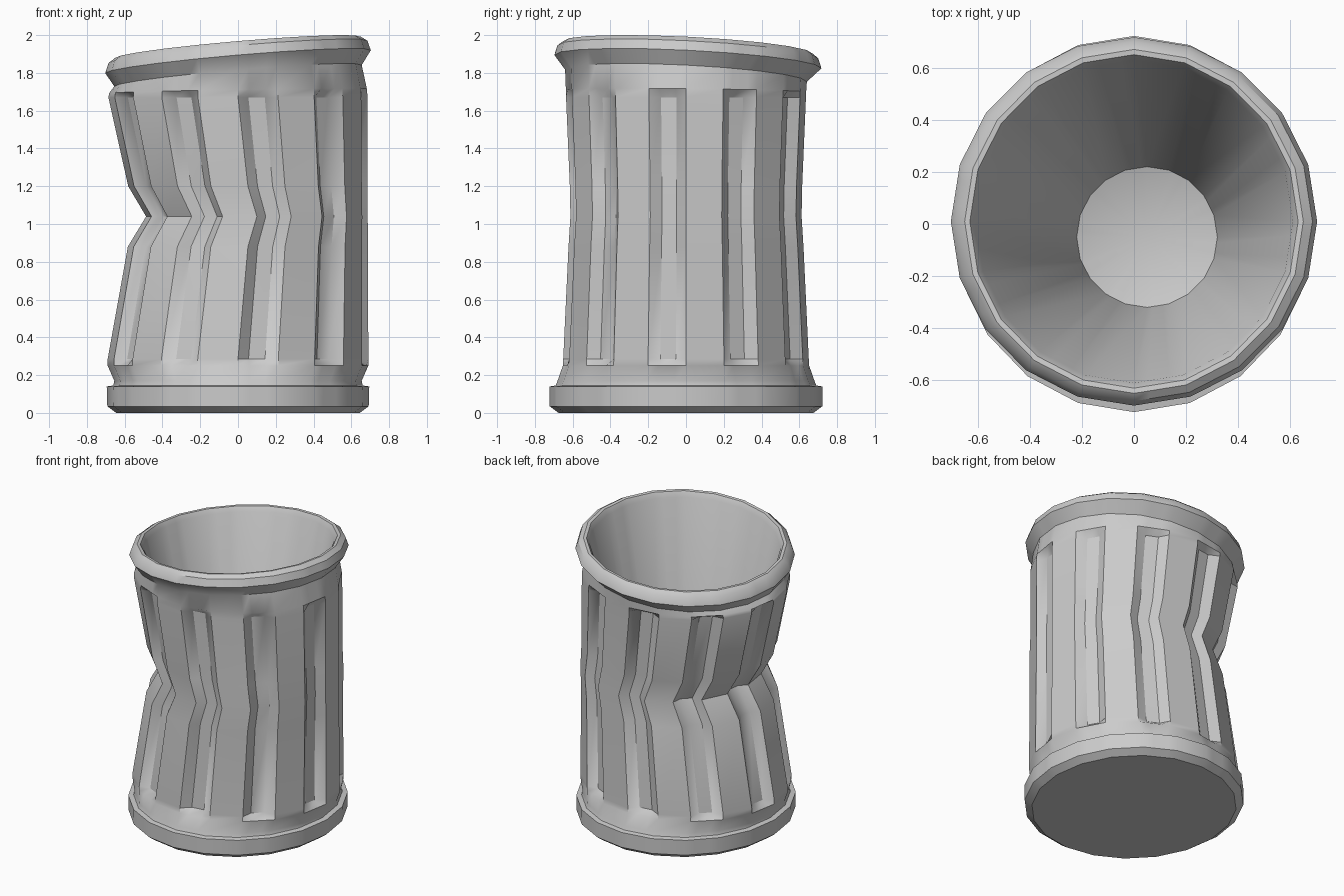
import bpy, bmesh, math

if "Cube" in bpy.data.objects:
    bpy.data.objects.remove(bpy.data.objects["Cube"])

N = 20  # sides of the can


def corner(k, rx, ry):
    a = math.radians(18 * k)
    return rx * math.cos(a), ry * math.sin(a)


def ring(bm, z, rx, ry, groove=0.0, dent=0.0, tilt=0.0, cx=0.0, cy=0.0):
    """One 20-sided ring; every second side has two extra points for a groove."""
    pts = []
    for k in range(N):
        p = corner(k, rx, ry)
        pts.append(p)
        if k % 2:  # grooved side, from an odd corner to the next
            q = corner(k + 1, rx, ry)
            for t in (0.28, 0.72):
                x = p[0] + (q[0] - p[0]) * t
                y = p[1] + (q[1] - p[1]) * t
                f = 1 - groove / math.hypot(x, y)
                pts.append((x * f, y * f))
    out = []
    for x, y in pts:
        x += dent * (0.69 - x) / 1.38   # crush from the -x side
        x, y = x + cx, y + cy
        out.append(bm.verts.new((x, y, z + tilt * (0.086 * x - 0.05 * y))))
    return out


# z, rx, ry, groove, dent, tilt, cx, cy
rows = [
    # foot ring
    (0.00, 0.645, 0.675), (0.035, 0.692, 0.722), (0.14, 0.695, 0.722),
    (0.145, 0.66, 0.69), (0.17, 0.655, 0.68),
    # fluted body, crushed in the middle
    (0.25, 0.69, 0.652), (0.285, 0.69, 0.65, 0.045),
    (0.88, 0.688, 0.622, 0.045, 0.105), (1.04, 0.686, 0.612, 0.045, 0.20),
    (1.20, 0.686, 0.615, 0.045, 0.105), (1.67, 0.686, 0.635, 0.045),
    (1.705, 0.682, 0.636, 0, 0, 0.2),
    # tilted rim
    (1.785, 0.655, 0.64, 0, 0, 1), (1.86, 0.703, 0.707, 0, 0, 1, 0, 0.01),
    (1.912, 0.685, 0.69, 0, 0, 1, 0, 0.01), (1.936, 0.65, 0.66, 0, 0, 1, 0, 0.01),
    (1.934, 0.63, 0.64, 0, 0, 1, 0, 0.01), (1.90, 0.61, 0.62, 0, 0, 1, 0, 0.01),
    # tapering inside
    (0.32, 0.27, 0.27, 0, 0, 0, 0.05, -0.05),
]

bm = bmesh.new()
rings = [ring(bm, *r) for r in rows]
for a, b in zip(rings, rings[1:]):
    n = len(a)
    for i in range(n):
        j = (i + 1) % n
        bm.faces.new((a[i], a[j], b[j], b[i]))
bm.faces.new(rings[0][::-1])                       # underside
tip = bm.verts.new((0.05, -0.05, 0.24))            # inner floor
last = rings[-1]
for i in range(len(last)):
    bm.faces.new((last[i], last[(i + 1) % len(last)], tip))
bmesh.ops.recalc_face_normals(bm, faces=bm.faces)

me = bpy.data.meshes.new("crushed_bin")
bm.to_mesh(me)
bm.free()
ob = bpy.data.objects.new("crushed_bin", me)
bpy.context.collection.objects.link(ob)
bpy.context.view_layer.objects.active = ob
ob.select_set(True)
bpy.ops.object.shade_smooth_by_angle(angle=math.radians(35))
